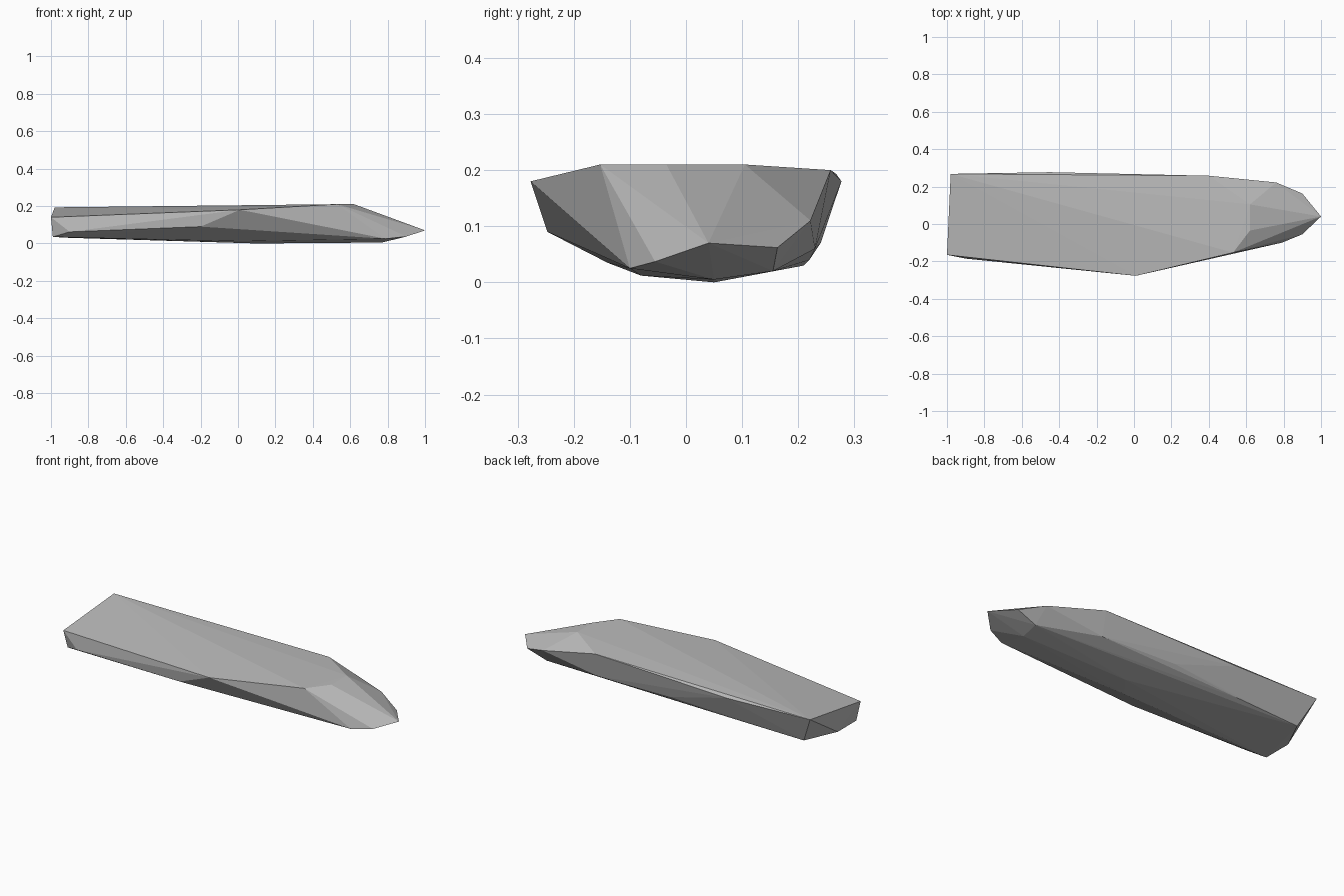
import bpy
import bmesh

# Remove the default cube only
default_cube = bpy.data.objects.get("Cube")
if default_cube:
    bpy.data.objects.remove(default_cube, do_unlink=True)


def make_material(name, colour):
    material = bpy.data.materials.new(name)
    material.use_nodes = True
    material.diffuse_color = colour
    shader = material.node_tree.nodes["Principled BSDF"]
    shader.inputs["Base Color"].default_value = colour
    return material


def make_faceted_stone(name, outlines, material):
    """Wrap a convex faceted skin around a set of corner outlines."""
    bm = bmesh.new()
    for outline in outlines:
        for corner in outline:
            bm.verts.new(corner)
    hull = bmesh.ops.convex_hull(bm, input=bm.verts[:])
    loose = set(hull["geom_interior"]) | set(hull["geom_unused"])
    bmesh.ops.delete(
        bm,
        geom=[item for item in loose if isinstance(item, bmesh.types.BMVert)],
        context="VERTS",
    )
    bmesh.ops.recalc_face_normals(bm, faces=bm.faces[:])
    mesh = bpy.data.meshes.new(name)
    bm.to_mesh(mesh)
    bm.free()
    mesh.materials.append(material)
    stone = bpy.data.objects.new(name, mesh)
    bpy.context.scene.collection.objects.link(stone)
    return stone


# Rim of the broad, gently tilted top
top_rim = [
    (-1, -.165, .14), (.01, -.277, .18), (.53, -.153, .21),
    (.62, -.035, .21), (.62, .105, .21), (.4, .258, .2),
    (-.45, .277, .18), (-.98, .268, .193),
]

# Pointed nose
nose = [
    (1, .04, .07), (.9, -.055, .037), (.9, .163, .062), (.76, .222, .11),
]

# Flank corners, front side then back side
front_flank = [(-.2, -.247, .09), (-.9, -.185, .062), (.79, -.1, .025)]
back_flank = [(-.9, .21, .03), (-.5, .22, .04), (-.07, .24, .07), (.4, .23, .06)]

# Shallow keel and blunt tail end
keel = [
    (.1, .05, 0), (0, -.08, .012), (.77, .05, .005), (.78, .155, .02),
]
tail = [(-.99, -.14, .035), (-.99, .03, .035)]

stone_grey = make_material("stone grey", (.5, .5, .5, 1))
make_faceted_stone(
    "stone_slab",
    [top_rim, nose, front_flank, back_flank, keel, tail],
    stone_grey,
)
